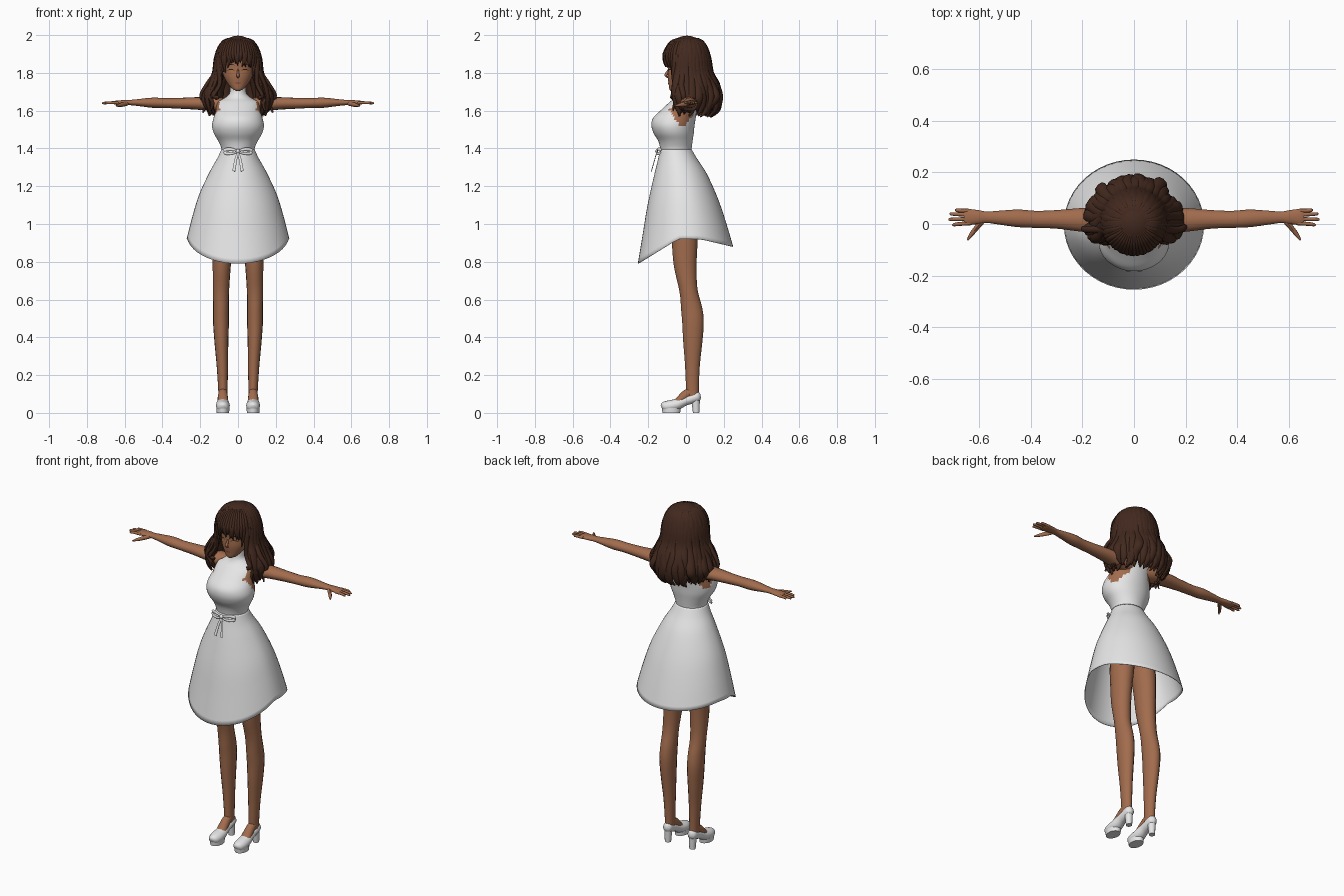
import bpy, bmesh, math, random
from mathutils import Vector
from mathutils.bvhtree import BVHTree

random.seed(4)
cube = bpy.data.objects.get("Cube")
if cube:
    bpy.data.objects.remove(cube)

X, Y, Z = Vector((1, 0, 0)), Vector((0, 1, 0)), Vector((0, 0, 1))


def material(name, rgb):
    m = bpy.data.materials.new(name)
    m.use_nodes = True
    m.diffuse_color = (*rgb, 1)
    bsdf = m.node_tree.nodes["Principled BSDF"]
    bsdf.inputs["Base Color"].default_value = (*rgb, 1)
    bsdf.inputs["Roughness"].default_value = 0.7
    return m


skin = material("brown skin", (0.36, 0.15, 0.075))
white = material("white cloth", (0.84, 0.84, 0.85))
hair = material("dark brown hair", (0.055, 0.022, 0.013))
lash = material("black lash", (0.02, 0.01, 0.008))
lip = material("dark rose lip", (0.24, 0.07, 0.045))
iris = material("amber iris", (0.4, 0.17, 0.05))


def finish(bm, name, *mats):
    bmesh.ops.recalc_face_normals(bm, faces=bm.faces)
    me = bpy.data.meshes.new(name)
    bm.to_mesh(me)
    bm.free()
    for m in mats:
        me.materials.append(m)
    me.shade_smooth()
    me.set_sharp_from_angle(angle=math.radians(50))
    ob = bpy.data.objects.new(name, me)
    bpy.context.collection.objects.link(ob)
    return ob


def resample(rows, k):
    """Smooth spline through rows of numbers, k steps per span."""
    out = []
    last = len(rows) - 1
    for i in range(last):
        p = [rows[max(0, min(last, j))] for j in (i - 1, i, i + 1, i + 2)]
        for s in range(k):
            t = s / k
            out.append([0.5 * (2 * b + (c - a) * t + (2 * a - 5 * b + 4 * c - d) * t * t
                               + (3 * b - a - 3 * c + d) * t ** 3) for a, b, c, d in zip(*p)])
    return out + [list(rows[-1])]


def tube(bm, rows, side, axis=None, n=16, k=4):
    """Oval tube through rows of x, y, z, half width, half depth."""
    rows = resample(rows, k)
    pts = [Vector(r[:3]) for r in rows]
    rings = []
    for i, r in enumerate(rows):
        t = axis or (pts[min(i + 1, len(pts) - 1)] - pts[max(i - 1, 0)]).normalized()
        v = t.cross(side).normalized()
        u = v.cross(t)
        rings.append([])
        for j in range(n):
            a = math.tau * j / n
            p = pts[i] + u * math.cos(a) * max(r[3], 0.001) + v * math.sin(a) * max(r[4], 0.001)
            rings[-1].append(bm.verts.new(p))
    for lo, hi in zip(rings, rings[1:]):
        for j in range(n):
            bm.faces.new((lo[j], lo[(j + 1) % n], hi[(j + 1) % n], hi[j]))
    bm.faces.new(rings[0])
    bm.faces.new(rings[-1])


def part(name, mat, rows, side, **kw):
    bm = bmesh.new()
    tube(bm, rows, side, **kw)
    return finish(bm, name, mat)


def flip(rows, s):
    return [(r[0] * s, *r[1:]) for r in rows]


# Head, nose and neck
bm = bmesh.new()
tube(bm, [(0, -.072, 1.705, .008, .01), (0, -.062, 1.714, .028, .026), (0, -.042, 1.74, .052, .05),
          (0, -.02, 1.78, .075, .077), (0, -.003, 1.82, .086, .092), (0, .002, 1.87, .095, .098),
          (0, .003, 1.93, .08, .085), (0, .003, 1.97, .03, .03)], X, axis=Z, n=32)
face_tree = BVHTree.FromBMesh(bm)
finish(bm, "head", skin)
part("nose", skin, [(0, -.092, 1.818, .004, .004), (0, -.104, 1.795, .007, .008),
                    (0, -.107, 1.785, .009, .006), (0, -.093, 1.774, .005, .003)], X, n=10)
part("neck", skin, [(0, .005, 1.62, .04, .04), (0, 0, 1.77, .038, .04)], X)


def face_plate(name, mat, cx, cz, w, h, bend):
    """Thin patch laid on the face, tapered to both corners."""
    bm = bmesh.new()
    cols = []
    for i in range(9):
        t = i / 4 - 1
        col = []
        for e in (-1, 1):
            x = cx + w * t
            z = cz - bend * t * t + e * h * (1.05 - t * t)
            hit = face_tree.ray_cast(Vector((x, -1, z)), Y)[0]
            col.append(bm.verts.new((x, hit.y - .002, z)))
        cols.append(col)
    for a, b in zip(cols, cols[1:]):
        bm.faces.new((a[0], b[0], b[1], a[1]))
    finish(bm, name, mat)


for s, label in ((1, "left"), (-1, "right")):
    face_plate(label + "_eye", iris, .036 * s, 1.811, .014, .005, 0)
    face_plate(label + "_upper_lash", lash, .037 * s, 1.819, .021, .0025, .008)
    face_plate(label + "_brow", lash, .037 * s, 1.845, .022, .002, .006)
face_plate("mouth", lip, 0, 1.746, .017, .004, -.001)

# Dress top, with skin showing through the armholes
bm = bmesh.new()
tube(bm, [(0, .002, 1.73, .043, .044), (0, 0, 1.69, .046, .048), (0, -.004, 1.665, .075, .058),
          (0, -.014, 1.645, .11, .073), (0, -.04, 1.60, .118, .096), (0, -.062, 1.56, .13, .113),
          (0, -.069, 1.52, .137, .114), (0, -.065, 1.48, .128, .106), (0, -.056, 1.44, .105, .091),
          (0, -.053, 1.40, .088, .083), (0, -.053, 1.37, .09, .08)], X, axis=-Z, n=48)
for f in bm.faces:
    c = f.calc_center_median()
    reach = .065 * (1.66 - c.z) / .06 if c.z > 1.6 else .06 * (c.z - 1.52) / .08
    if abs(c.x) > .065 and 1.52 < c.z < 1.66 and abs(c.y + .018) < reach + .012:
        f.material_index = 1
finish(bm, "dress_top", white, skin)

# Skirt with a hem that dips at the front and back
profile = resample([(0, -.137, .03, .088), (.1, -.15, .06, .11), (.25, -.172, .11, .15),
                    (.5, -.205, .168, .205), (.75, -.23, .212, .242), (1, -.255, .25, .272)], 4)
bm = bmesh.new()
rings = []
for t, front, back, rx in profile:
    ring = []
    for j in range(48):
        a = math.tau * j / 48
        hem_y = .252 * math.sin(a)
        hem = .92 - .13 * min(1, max(0, -.04 - hem_y) / .212) - .04 * max(0, hem_y - .08) / .172
        y = (front + back) / 2 + (back - front) / 2 * math.sin(a)
        ring.append(bm.verts.new((rx * math.cos(a), y, 1.395 - t * (1.395 - hem))))
    rings.append(ring)
for lo, hi in zip(rings, rings[1:]):
    for j in range(48):
        bm.faces.new((lo[j], hi[j], hi[(j + 1) % 48], lo[(j + 1) % 48]))
skirt = finish(bm, "skirt", white)
skirt.modifiers.new("cloth", "SOLIDIFY").thickness = .003

# Waist bow
bm = bmesh.new()
tube(bm, [(0, -.15, 1.395, .008, .004), (0, -.156, 1.385, .011, .008),
          (0, -.15, 1.373, .008, .004)], X, n=10)
for s in (1, -1):
    tube(bm, flip([(0, -.152, 1.385, .004, .002), (.035, -.15, 1.396, .008, .003),
                   (.07, -.134, 1.392, .009, .003), (.066, -.14, 1.375, .008, .003),
                   (.03, -.155, 1.374, .006, .003), (0, -.154, 1.382, .004, .002)], s), Z + Y * .2, n=8)
    tube(bm, flip([(0, -.155, 1.38, .005, .002), (.012, -.166, 1.34, .007, .002),
                   (.022, -.183, 1.28, .008, .002)], s), X, n=8)
finish(bm, "waist_bow", white)

for s, label in ((1, "left"), (-1, "right")):
    # Arm, hand and fingers
    bm = bmesh.new()
    tube(bm, flip([(.05, .01, 1.62, .04, .035), (.11, .013, 1.632, .05, .04), (.2, .016, 1.638, .046, .034),
                   (.3, .018, 1.639, .036, .029), (.38, .018, 1.64, .033, .026), (.45, .022, 1.642, .034, .027),
                   (.53, .025, 1.643, .026, .018), (.57, .026, 1.643, .022, .014), (.605, .027, 1.643, .027, .013),
                   (.645, .027, 1.642, .031, .011), (.66, .027, 1.642, .024, .007)], s), Y)
    for y, tip_x, tip_y in ((.051, .695, .054), (.036, .715, .039), (.019, .72, .018), (.003, .705, -.003)):
        tube(bm, flip([(.635, y, 1.642, .008, .008), (.68, (y + tip_y) / 2, 1.642, .0075, .0075),
                       (tip_x - .006, tip_y, 1.64, .006, .006), (tip_x, tip_y, 1.64, .002, .002)], s), Y, n=8)
    tube(bm, flip([(.585, .015, 1.639, .012, .011), (.61, -.014, 1.633, .012, .01),
                   (.632, -.042, 1.628, .008, .008), (.646, -.063, 1.626, .003, .003)], s), Z, n=8)
    finish(bm, label + "_arm", skin)

    # Leg and foot
    bm = bmesh.new()
    tube(bm, flip([(.06, -.02, 1.18, .06, .075), (.075, -.01, 1.0, .06, .074), (.082, -.007, .9, .054, .068),
                   (.086, -.004, .78, .048, .06), (.09, .013, .65, .043, .048), (.09, .03, .55, .042, .056),
                   (.09, .037, .48, .042, .057), (.088, .036, .38, .037, .051), (.083, .034, .25, .03, .039),
                   (.08, .034, .13, .025, .034), (.08, .035, .08, .024, .034)], s), X)
    tube(bm, flip([(.08, .045, .125, .02, .02), (.08, .0, .095, .025, .026),
                   (.08, -.05, .055, .028, .018), (.08, -.09, .04, .02, .012)], s), X)
    finish(bm, label + "_leg", skin)

    # Shoe with platform sole and block heel
    bm = bmesh.new()
    tube(bm, flip([(.08, -.13, .03, .008, .01), (.08, -.12, .033, .026, .024), (.08, -.09, .036, .036, .03),
                   (.08, -.05, .044, .036, .03), (.08, -.01, .062, .029, .026), (.08, .03, .075, .028, .026),
                   (.08, .062, .088, .025, .027), (.08, .077, .092, .01, .014)], s), X)
    tube(bm, flip([(.08, -.078, 0, .033, .047), (.08, -.078, .026, .035, .05)], s), X, k=1, n=24)
    tube(bm, flip([(.08, .054, 0, .017, .017), (.08, .05, .08, .022, .024)], s), X, k=1, n=12)
    finish(bm, label + "_shoe", white)

# Hair cap, cut open around the face
bm = bmesh.new()
bmesh.ops.create_uvsphere(bm, u_segments=40, v_segments=24, radius=1)
for v in bm.verts:
    v.co = Vector((v.co.x * .112, .005 + v.co.y * .115, 1.87 + v.co.z * .127))
open_faces = [f for f in bm.faces if f.calc_center_median().z < 1.885
              and f.calc_center_median().y < -.02]
bmesh.ops.delete(bm, geom=open_faces, context="FACES")
finish(bm, "hair_cap", hair)


def lock(bm, deg, path, width):
    """Flat lock falling from the crown; path is reach x, reach y, z, width factor."""
    a = math.radians(deg)
    across = Vector((math.cos(a), math.sin(a), 0))
    rows = [(0, .01, 1.983, width * .3, .008)]
    for i, (rx, ry, z, w) in enumerate(path):
        sway = random.uniform(-.008, .008) * (i > 1)
        rows.append((rx * math.sin(a) + sway * across.x, .005 - ry * math.cos(a) + sway * across.y,
                     z, width * w, .004 + .009 * w))
    tube(bm, rows, across, n=8, k=4)


# Long wavy locks round the sides and back, in two layers
bm = bmesh.new()
for layer, count in ((1, 25), (.87, 17)):
    for i in range(count):
        deg = 72 + 216 * i / (count - 1)
        j = random.uniform(-.014, .014)
        lock(bm, deg, [(.075, .078, 1.966, .6), (.112, .113, 1.89, 1),
                       (.125 * layer, .13 * layer, 1.8, 1), (.15 * layer, .162 * layer, 1.74, 1),
                       (.172 * layer + j, .185 * layer + j, 1.675, 1),
                       (.165 * layer + j, .168 * layer, 1.62 + j, .75),
                       (.15 * layer, .14 * layer + j, 1.58 + j, .1)], .024)
finish(bm, "back_locks", hair)

# Fringe, longer towards the temples
bm = bmesh.new()
for i in range(17):
    deg = -56 + 7 * i
    end = 1.85 - .07 * (deg / 56) ** 2 + random.uniform(-.014, .014)
    lock(bm, deg, [(.075, .075, 1.966, .7), (.11, .112, 1.91, 1),
                   (.113, .118, (end + 1.91) / 2, .85), (.108, .114, end, .08)], .014)
finish(bm, "fringe", hair)

# Side locks that frame the face and rest on the shoulders
bm = bmesh.new()
for s in (1, -1):
    for deg, low, out in ((58, 1.66, .125), (64, 1.6, .15), (71, 1.63, .16), (80, 1.59, .175)):
        lock(bm, deg * s, [(.075, .075, 1.966, .6), (.113, .113, 1.89, 1), (.119, .122, 1.81, 1),
                           (out - .01, .135, 1.74, .9), (out + .022, .15, 1.68, .8),
                           (out, .145, (low + 1.68) / 2, .6), (out + .012, .155, low, .08)], .016)
finish(bm, "side_locks", hair)
